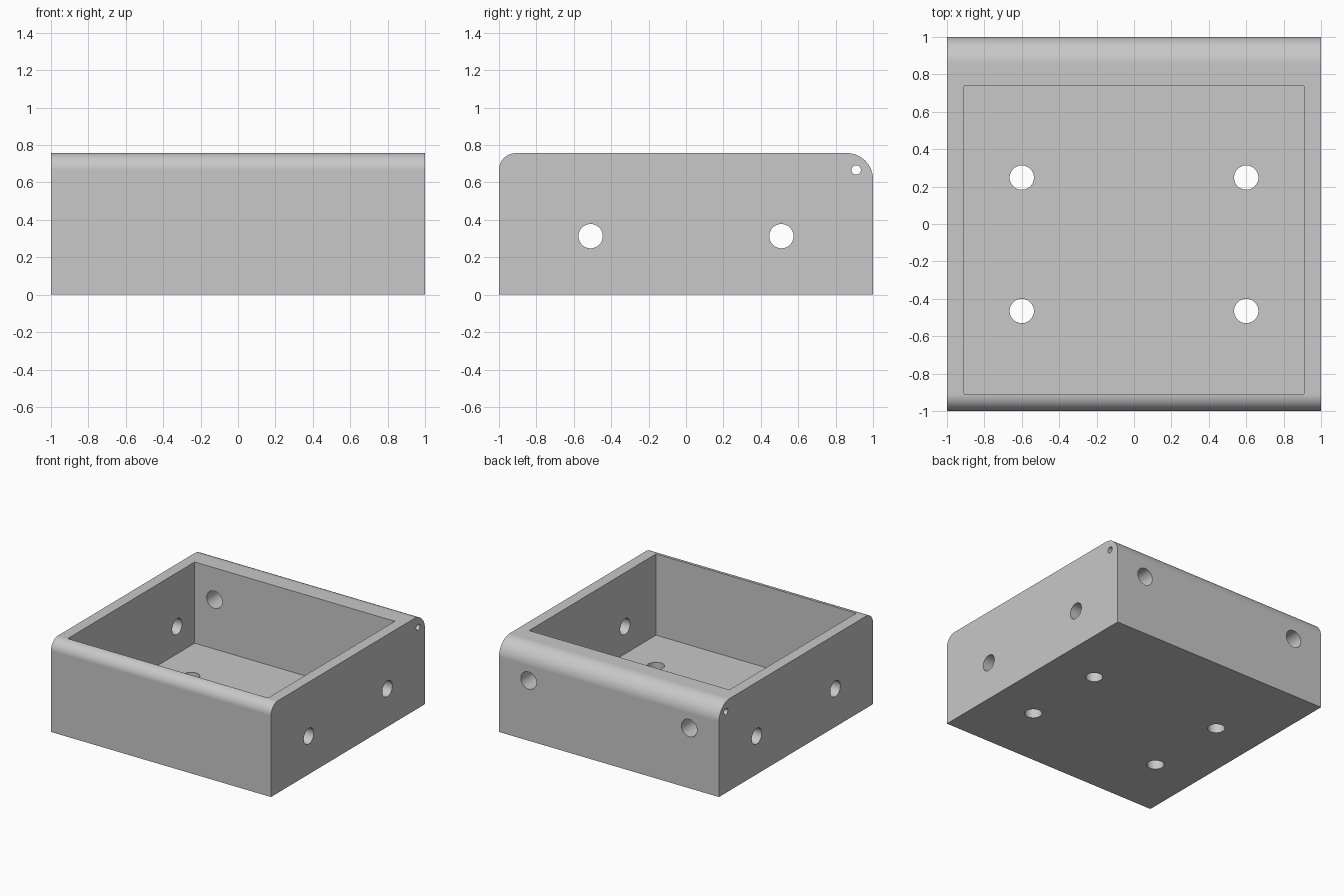
import bpy
import bmesh
from math import sin, cos, pi

default = bpy.data.objects.get("Cube")
if default:
    bpy.data.objects.remove(default, do_unlink=True)

HEIGHT, WALL, BACK_INNER = 0.757, 0.09, 0.737
FRONT_ROUND, BACK_ROUND = 0.09, 0.14

grey = bpy.data.materials.new("light grey")
grey.use_nodes = True
colour = (0.58, 0.58, 0.58, 1)
grey.diffuse_color = colour
grey.node_tree.nodes["Principled BSDF"].inputs["Base Color"].default_value = colour


def arc(cy, cz, radius, start, end, steps=16):
    angles = [start + (end - start) * i / steps for i in range(steps + 1)]
    return [(cy + radius * cos(a), cz + radius * sin(a)) for a in angles]


# Tray body: rounded side profile extruded across the width
profile = [(-1, 0), (1, 0)]
profile += arc(1 - BACK_ROUND, HEIGHT - BACK_ROUND, BACK_ROUND, 0, pi / 2)
profile += arc(FRONT_ROUND - 1, HEIGHT - FRONT_ROUND, FRONT_ROUND, pi / 2, pi)

bm = bmesh.new()
side = bm.faces.new([bm.verts.new((-1, y, z)) for y, z in profile])
extruded = bmesh.ops.extrude_face_region(bm, geom=[side], use_keep_orig=True)
moved = [v for v in extruded["geom"] if isinstance(v, bmesh.types.BMVert)]
bmesh.ops.translate(bm, verts=moved, vec=(2, 0, 0))
bmesh.ops.recalc_face_normals(bm, faces=bm.faces)
mesh = bpy.data.meshes.new("tray")
bm.to_mesh(mesh)
bm.free()
mesh.materials.append(grey)
tray = bpy.data.objects.new("tray", mesh)
bpy.context.collection.objects.link(tray)


def cut(cutter):
    """Subtract a helper from the tray, then discard it."""
    cutter.hide_render = True
    cutter.data.materials.append(grey)
    bpy.ops.object.select_all(action="DESELECT")
    bpy.context.view_layer.objects.active = tray
    tray.select_set(True)
    mod = tray.modifiers.new("cut", "BOOLEAN")
    mod.operation = "DIFFERENCE"
    mod.solver = "EXACT"
    mod.object = cutter
    bpy.ops.object.modifier_apply(modifier=mod.name)
    bpy.data.objects.remove(cutter, do_unlink=True)


def drill(location, radius, depth, axis):
    turn = {"x": (0, pi / 2, 0), "y": (pi / 2, 0, 0), "z": (0, 0, 0)}[axis]
    bpy.ops.mesh.primitive_cylinder_add(
        vertices=48, radius=radius, depth=depth, location=location, rotation=turn)
    cut(bpy.context.object)


# Open cavity
bpy.ops.mesh.primitive_cube_add(size=1)
cavity = bpy.context.object
cavity.scale = (2 - 2 * WALL, BACK_INNER + 1 - WALL, 1)
cavity.location = (0, (BACK_INNER - 1 + WALL) / 2, WALL + 0.5)
cut(cavity)

# Hinge pin bore through the back wall
drill((0, 0.91, 0.667), 0.025, 2.4, "x")

for s in (-1, 1):
    # Side wall holes, each bored through both walls
    drill((0, s * 0.51, 0.313), 0.065, 2.4, "x")
    # Back wall holes
    drill((s * 0.73, 0.87, 0.495), 0.071, 0.5, "y")
    # Floor holes
    for y in (-0.465, 0.248):
        drill((s * 0.6, y, 0.05), 0.065, 0.3, "z")

# Smooth rounded edges and bores, keep flat walls flat
bpy.ops.object.select_all(action="DESELECT")
bpy.context.view_layer.objects.active = tray
tray.select_set(True)
bpy.ops.object.shade_smooth_by_angle(angle=pi / 6)
weighted = tray.modifiers.new("flat_walls", "WEIGHTED_NORMAL")
weighted.keep_sharp = True
